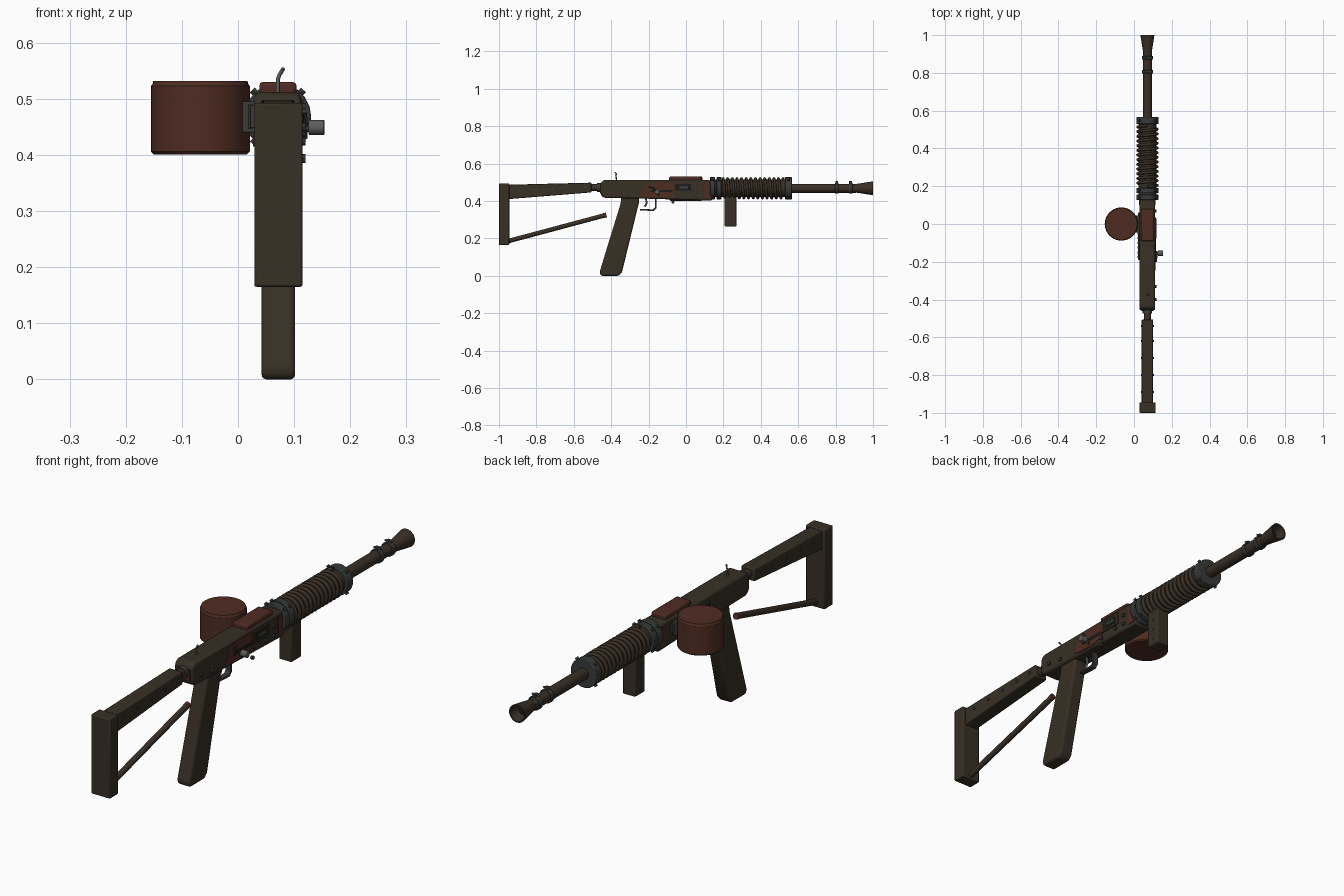
import bpy, bmesh, math
from mathutils import Vector

cube = bpy.data.objects.get("Cube")
if cube:
    bpy.data.objects.remove(cube)

CX, AXIS = 0.071, 0.468      # centre line of the body and height of the barrel


def material(name, rgb):
    m = bpy.data.materials.new(name)
    m.use_nodes = True
    m.diffuse_color = (*rgb, 1)
    bsdf = next(n for n in m.node_tree.nodes if n.type == 'BSDF_PRINCIPLED')
    bsdf.inputs["Base Color"].default_value = (*rgb, 1)
    return m


BROWN = material("dark_olive_brown", (0.038, 0.029, 0.018))
RUST = material("rust_red", (0.078, 0.025, 0.016))
BARREL = material("dark_brown", (0.042, 0.028, 0.019))
STEEL = material("dark_steel", (0.04, 0.042, 0.042))
GREY = material("worn_grey", (0.11, 0.11, 0.105))
BLACK = material("near_black", (0.012, 0.012, 0.011))


def finish(name, bm, mat, bevel=0, segments=2):
    bmesh.ops.recalc_face_normals(bm, faces=bm.faces)
    me = bpy.data.meshes.new(name)
    bm.to_mesh(me)
    bm.free()
    me.materials.append(mat)
    ob = bpy.data.objects.new(name, me)
    bpy.context.collection.objects.link(ob)
    bpy.ops.object.select_all(action='DESELECT')
    ob.select_set(True)
    bpy.context.view_layer.objects.active = ob
    bpy.ops.object.shade_smooth_by_angle(angle=math.radians(35))
    if bevel:
        b = ob.modifiers.new("bevel", 'BEVEL')
        b.width, b.segments = bevel, segments
        b.limit_method, b.angle_limit = 'ANGLE', math.radians(35)
    return ob


def slab(name, profile, x0, x1, mat, bevel=0.004, segments=2):
    """Side profile of (y, z) points, extruded across x."""
    bm = bmesh.new()
    face = bm.faces.new([bm.verts.new((x0, y, z)) for y, z in profile])
    ext = bmesh.ops.extrude_face_region(bm, geom=[face])
    verts = [v for v in ext["geom"] if isinstance(v, bmesh.types.BMVert)]
    bmesh.ops.translate(bm, verts=verts, vec=(x1 - x0, 0, 0))
    return finish(name, bm, mat, bevel, segments)


def box(name, x, y, z, mat, bevel=0.002):
    return slab(name, [(y[0], z[0]), (y[1], z[0]), (y[1], z[1]), (y[0], z[1])],
                x[0], x[1], mat, bevel)


def lathe(name, profile, start, direction, mat, sides=24, bevel=0):
    """Round part from (distance, radius) points along a direction."""
    rot = Vector(direction).to_track_quat('Z', 'Y')
    bm = bmesh.new()
    rings = []
    for d, r in profile:
        rings.append([bm.verts.new(Vector(start) + rot @ Vector(
            (r * math.cos(math.tau * i / sides), r * math.sin(math.tau * i / sides), d)))
            for i in range(sides)])
    for a, b in zip(rings, rings[1:]):
        for i in range(sides):
            j = (i + 1) % sides
            bm.faces.new((a[i], a[j], b[j], b[i]))
    bm.faces.new(rings[0])
    bm.faces.new(rings[-1])
    return finish(name, bm, mat, bevel)


def rod(name, a, b, r, mat, sides=16, bevel=0):
    d = Vector(b) - Vector(a)
    return lathe(name, [(0, r), (d.length, r)], a, d, mat, sides, bevel)


def along_barrel(name, profile, mat, bevel=0):
    return lathe(name, profile, (CX, 0, AXIS), (0, 1, 0), mat, 28, bevel)


def wire(name, points, r, mat):
    cu = bpy.data.curves.new(name, 'CURVE')
    cu.dimensions = '3D'
    cu.bevel_depth, cu.bevel_resolution, cu.use_fill_caps = r, 2, True
    sp = cu.splines.new('POLY')
    sp.points.add(len(points) - 1)
    for p, co in zip(sp.points, points):
        p.co = (*co, 1)
    cu.materials.append(mat)
    ob = bpy.data.objects.new(name, cu)
    bpy.context.collection.objects.link(ob)


def bolt(name, x, y, z, side=1, r=0.006, h=0.006, mat=STEEL):
    rod(name, (x - side * 0.002, y, z), (x + side * h, y, z), r, mat, 8)


# Shoulder stock: butt, upper bar, strut
box("butt", (0.029, 0.115), (-1, -0.945), (0.165, 0.493), BROWN, 0.004)
slab("stock_bar", [(-0.95, 0.41), (-0.505, 0.446), (-0.505, 0.498), (-0.95, 0.487)],
     0.041, 0.101, BROWN)
rod("stock_connector", (CX, -0.52, 0.472), (CX, -0.44, 0.472), 0.019, BARREL)
rod("stock_collar", (CX, -0.475, 0.472), (CX, -0.455, 0.472), 0.025, STEEL)
rod("strut", (CX, -0.96, 0.183), (CX, -0.44, 0.322), 0.012, BARREL)
rod("strut_tip", (CX, -0.441, 0.3217), (CX, -0.426, 0.3257), 0.013, RUST)
for side, x in ((1, 0.101), (-1, 0.041)):
    for y in (-0.89, -0.8, -0.71, -0.62, -0.54):
        bolt("stock_rivet", x, y, 0.474 + 0.04 * (y + 0.54), side, 0.006, 0.004)

# Receiver
slab("receiver", [(-0.44, 0.417), (-0.2, 0.412), (0.14, 0.402), (0.14, 0.508),
                  (0.12, 0.512), (-0.44, 0.512), (-0.457, 0.495), (-0.457, 0.434)],
     0.029, 0.112, BROWN, 0.008)
box("rear_rust_plate", (0.04, 0.102), (-0.46, -0.455), (0.442, 0.488), RUST)
box("top_cover", (0.038, 0.104), (-0.09, 0.08), (0.505, 0.53), RUST, 0.006)
slab("side_rust_patch", [(-0.245, 0.43), (-0.2, 0.42), (-0.12, 0.418), (-0.07, 0.432),
                         (-0.06, 0.498), (-0.16, 0.501), (-0.215, 0.49)],
     0.109, 0.1145, RUST, 0)
for x in (0.0265, 0.11):
    box("front_rust_plate", (x, x + 0.0045), (0.1, 0.138), (0.415, 0.495), RUST, 0)

# Ejection window with frame, slide and bolt handle
box("window_frame", (0.11, 0.117), (-0.07, 0.035), (0.447, 0.499), BROWN)
box("window_opening", (0.111, 0.118), (-0.06, 0.026), (0.456, 0.49), BLACK, 0)
box("window_slide", (0.112, 0.12), (-0.035, 0.015), (0.464, 0.48), STEEL)
box("bolt_slot", (0.111, 0.116), (-0.19, -0.075), (0.447, 0.46), BLACK, 0)
rod("bolt_stem", (0.108, -0.155, 0.449), (0.13, -0.155, 0.449), 0.008, STEEL)
rod("bolt_handle", (0.126, -0.155, 0.449), (0.154, -0.155, 0.449), 0.0135, GREY, 20, 0.002)
wire("side_lever", [(0.118, -0.2, 0.478), (0.12, -0.17, 0.465), (0.12, -0.145, 0.43)],
     0.004, STEEL)
for y, z in ((-0.4, 0.45), (-0.33, 0.44), (-0.18, 0.485), (-0.07, 0.425), (-0.07, 0.394),
             (0.07, 0.47), (0.07, 0.43), (0.02, 0.43)):
    bolt("receiver_bolt", 0.112, y, z, 1, 0.008, 0.008)

# Rear sight lever
wire("rear_sight", [(CX, -0.37, 0.505), (CX, -0.375, 0.535), (CX + 0.003, -0.372, 0.543),
                    (CX + 0.01, -0.38, 0.554)], 0.0035, GREY)

# Drum magazine and its mount
lathe("drum", [(0, 0.083), (0.005, 0.088), (0.122, 0.088), (0.126, 0.085), (0.131, 0.084)],
      (-0.067, 0, 0.401), (0, 0, 1), RUST, 40)
box("drum_mount", (0.005, 0.032), (-0.045, 0.045), (0.44, 0.495), STEEL)
box("side_rail", (0.022, 0.032), (-0.19, 0.06), (0.448, 0.488), STEEL)
for i in range(6):
    y = -0.18 + i * 0.025
    box("rail_rib", (0.018, 0.026), (y, y + 0.01), (0.446, 0.49), BROWN, 0)

# Pistol grip, trigger and guard
slab("grip", [(-0.455, 0.0), (-0.36, 0.0), (-0.342, 0.02), (-0.252, 0.39),
              (-0.25, 0.425), (-0.345, 0.425), (-0.35, 0.385), (-0.462, 0.02)],
     0.042, 0.102, BROWN, 0.009, 3)
slab("trigger_guard", [(-0.245, 0.35), (-0.172, 0.346), (-0.158, 0.36), (-0.158, 0.415),
                       (-0.167, 0.415), (-0.167, 0.364), (-0.176, 0.355), (-0.245, 0.358)],
     CX - 0.012, CX + 0.012, STEEL, 0.001)
wire("trigger", [(CX, -0.215, 0.415), (CX, -0.21, 0.39), (CX, -0.22, 0.37)], 0.005, GREY)

# Ribbed handguard wrapped in a coil
along_barrel("handguard", [(0.13, 0.047), (0.56, 0.047)], BROWN)
for y0, y1 in ((0.128, 0.155), (0.163, 0.19), (0.53, 0.567)):
    along_barrel("collar", [(y0, 0.059), (y1, 0.059)], STEEL, 0.003)
TURNS, STEPS = 13, 20
wire("coil", [(CX + 0.052 * math.sin(math.tau * i / STEPS),
               0.198 + 0.322 * i / (TURNS * STEPS),
               AXIS + 0.052 * math.cos(math.tau * i / STEPS))
              for i in range(TURNS * STEPS + 1)], 0.0075, BARREL)
for y in (0.142, 0.177, 0.548):
    for dx in (-0.04, 0.04):
        for dz in (-0.042, 0.042):
            rod("collar_bolt", (CX + dx, y, AXIS + dz),
                (CX + dx * 1.14, y, AXIS + dz * 1.14), 0.007, STEEL, 6)

# Fore grip
box("fore_grip", (0.043, 0.1), (0.206, 0.27), (0.264, 0.43), BROWN, 0.004)
for side, x in ((1, 0.1), (-1, 0.043)):
    for z in (0.29, 0.335, 0.38):
        bolt("fore_grip_rivet", x, 0.238, z, side, 0.006, 0.003)

# Barrel, clamps and flared muzzle
along_barrel("barrel", [(0.55, 0.024), (0.91, 0.024)], BARREL)
for y in (0.806, 0.88):
    along_barrel("clamp", [(y - 0.009, 0.029), (y + 0.009, 0.029)], STEEL, 0.002)
    box("clamp_lug", (CX - 0.007, CX + 0.007), (y - 0.008, y + 0.008),
        (AXIS + 0.02, AXIS + 0.039), STEEL)
    rod("clamp_screw", (CX - 0.015, y, AXIS + 0.033), (CX + 0.015, y, AXIS + 0.033),
        0.004, GREY, 8)
along_barrel("muzzle", [(0.9, 0.022), (0.93, 0.026), (0.96, 0.031), (1.0, 0.037),
                        (1.0, 0.031), (0.96, 0.02)], BARREL)
along_barrel("bore", [(0.955, 0.019), (0.963, 0.019)], BLACK)
